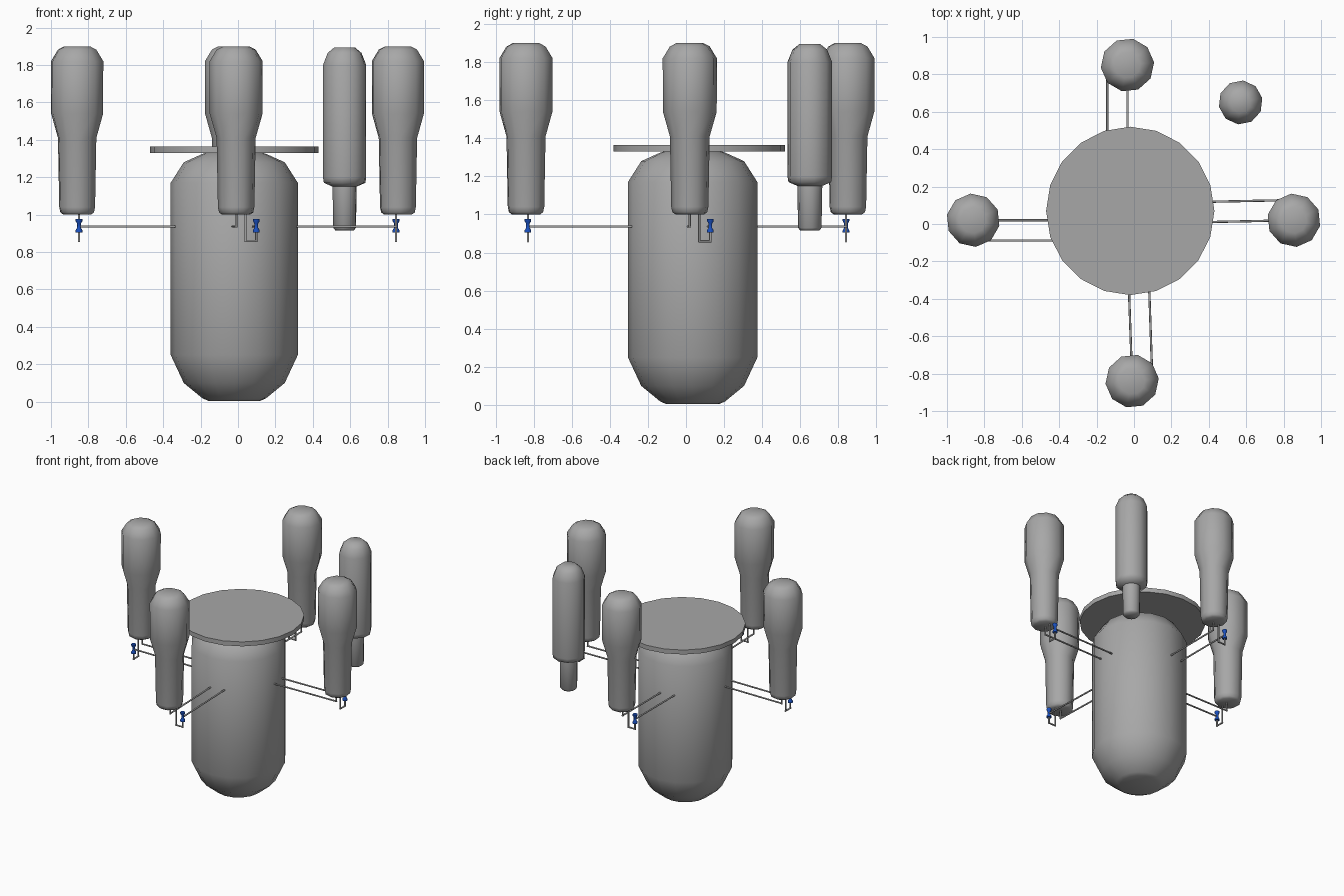
import bpy, bmesh, math
from mathutils import Vector, Matrix

cube = bpy.data.objects.get("Cube")
if cube:
    bpy.data.objects.remove(cube)


def material(name, rgb):
    m = bpy.data.materials.new(name)
    m.use_nodes = True
    m.diffuse_color = (*rgb, 1)
    m.node_tree.nodes["Principled BSDF"].inputs["Base Color"].default_value = (*rgb, 1)
    return m


GREY = material("steel_grey", (0.39, 0.39, 0.39))
BLUE = material("pump_blue", (0.01, 0.08, 0.52))


def finish(name, bm, mat, smooth=60):
    bmesh.ops.recalc_face_normals(bm, faces=bm.faces)
    mesh = bpy.data.meshes.new(name)
    bm.to_mesh(mesh)
    bm.free()
    mesh.materials.append(mat)
    ob = bpy.data.objects.new(name, mesh)
    bpy.context.collection.objects.link(ob)
    bpy.ops.object.select_all(action='DESELECT')
    ob.select_set(True)
    bpy.context.view_layer.objects.active = ob
    bpy.ops.object.shade_smooth_by_angle(angle=math.radians(smooth))
    return ob


def lathe(name, profile, centre, sides, mat, turn=0.0):
    """Capped body of revolution from (radius, height) points."""
    bm = bmesh.new()
    rings = []
    for r, z in profile:
        ring = []
        for i in range(sides):
            a = turn + math.tau * i / sides
            ring.append(bm.verts.new((centre[0] + r * math.cos(a),
                                      centre[1] + r * math.sin(a), z)))
        rings.append(ring)
    for low, high in zip(rings, rings[1:]):
        for i in range(sides):
            j = (i + 1) % sides
            bm.faces.new((low[i], low[j], high[j], high[i]))
    bm.faces.new(rings[0][::-1])
    bm.faces.new(rings[-1])
    return finish(name, bm, mat)


def pipe(name, points, radius=0.006):
    """Square-cornered pipe run made of straight lengths."""
    bm = bmesh.new()
    for a, b in zip(points, points[1:]):
        a, b = Vector(a), Vector(b)
        d = b - a
        m = Matrix.Translation((a + b) / 2) @ d.to_track_quat('Z', 'Y').to_matrix().to_4x4()
        bmesh.ops.create_cone(bm, cap_ends=True, segments=8, radius1=radius,
                              radius2=radius, depth=d.length + radius * 1.6, matrix=m)
    return finish(name, bm, GREY)


# Central vessel and its lid plate
VESSEL = Vector((-0.02, 0.035))
lathe("reactor_vessel",
      [(0.14, 0.005), (0.17, 0.018), (0.27, 0.1), (0.34, 0.25),
       (0.34, 1.17), (0.27, 1.28), (0.17, 1.325), (0.14, 1.335)],
      VESSEL, 16, GREY)
lathe("lid_plate", [(0.45, 1.33), (0.45, 1.365)], (-0.02, 0.07), 20, GREY)

# Pressure tank standing apart
lathe("pressurizer",
      [(0.05, 0.915), (0.062, 0.93), (0.066, 1.15), (0.113, 1.17),
       (0.118, 1.2), (0.118, 1.8), (0.092, 1.865), (0.055, 1.895)],
      (0.57, 0.65), 10, GREY, 0.2)

# Four steam generators, each with a straight pipe, a U bend and a pump
TOWER = [(0.075, 1.0), (0.092, 1.012), (0.098, 1.04), (0.105, 1.41), (0.142, 1.54),
         (0.143, 1.82), (0.105, 1.882), (0.07, 1.9)]
PUMP = [(0.018, 0.905), (0.018, 0.917), (0.01, 0.93), (0.01, 0.952),
        (0.018, 0.965), (0.018, 0.977)]
PIPE_Z = 0.937
# name, tower position, quarter turns, sideways drift of pipes toward the vessel
UNITS = [("front", (-0.01, -0.84), 0, -0.02), ("left", (0.855, 0.02), 1, -0.012),
         ("back", (-0.035, 0.85), 2, 0.0), ("right", (-0.86, 0.02), 3, 0.0)]

for side, pos, quarter, drift in UNITS:
    c, s = round(math.cos(quarter * math.pi / 2)), round(math.sin(quarter * math.pi / 2))

    def place(x, y, z):
        return (pos[0] + c * x - s * y, pos[1] + s * x + c * y, z)

    lathe(side + "_steam_generator", TOWER, pos, 10, GREY, 0.1 + quarter * math.pi / 2)
    pipe(side + "_hot_pipe",
         [place(0.0, 0.01, 1.02), place(0.0, 0.01, PIPE_Z), place(drift, 0.57, PIPE_Z)])
    pipe(side + "_return_pipe",
         [place(0.05, 0.01, 1.02), place(0.05, 0.01, 0.859), place(0.108, 0.01, 0.859),
          place(0.108, 0.01, PIPE_Z), place(0.108 + drift, 0.59, PIPE_Z)])
    lathe(side + "_pump", PUMP, place(0.108, 0.01, 0)[:2], 10, BLUE)
